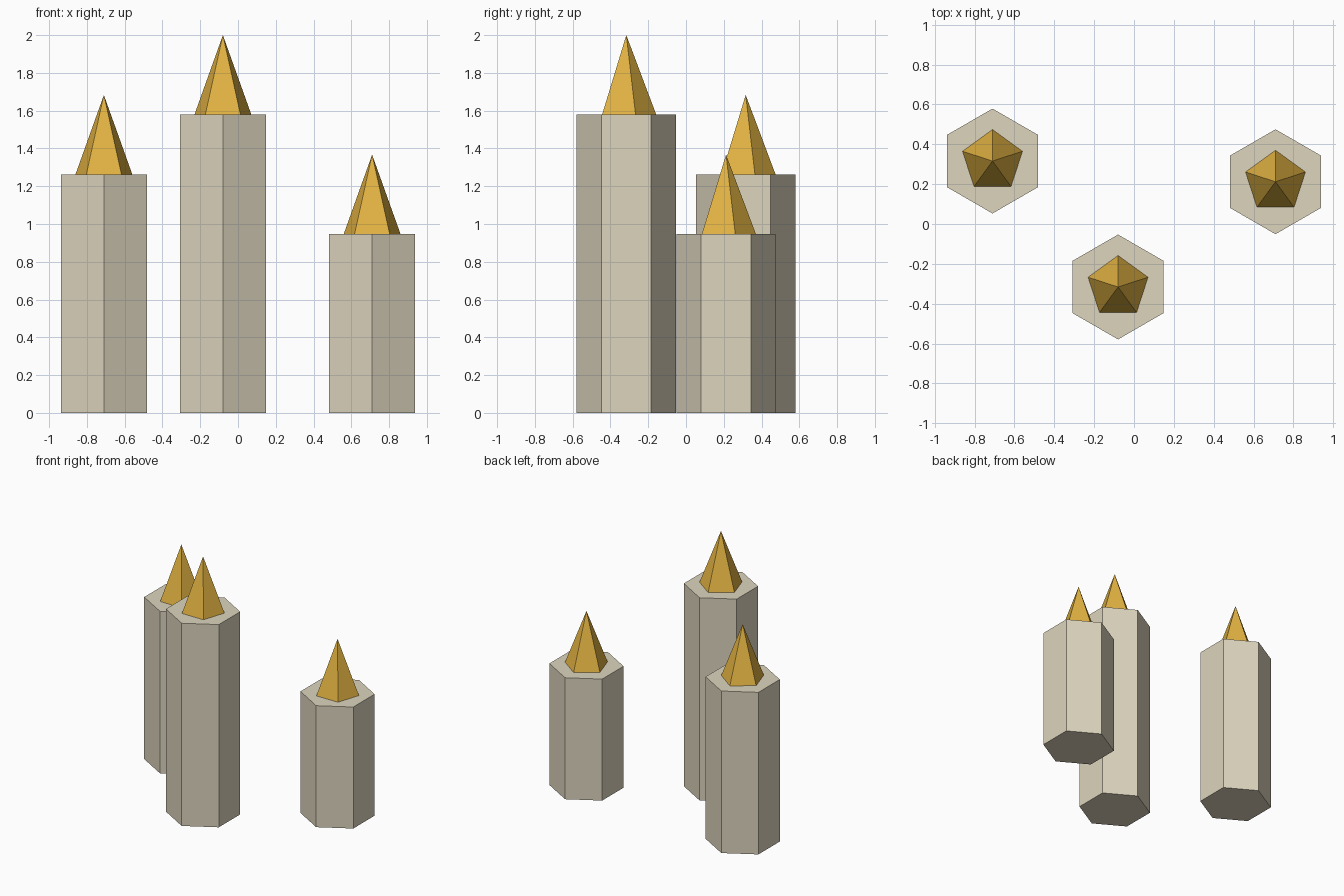
import bpy

cube = bpy.data.objects.get("Cube")
if cube:
    bpy.data.objects.remove(cube, do_unlink=True)


def make_material(name, rgb):
    mat = bpy.data.materials.new(name)
    mat.use_nodes = True
    color = (*rgb, 1.0)
    mat.diffuse_color = color
    mat.node_tree.nodes["Principled BSDF"].inputs["Base Color"].default_value = color
    return mat


wax = make_material("cream wax", (0.72, 0.66, 0.51))
gold = make_material("golden flame", (0.76, 0.45, 0.055))


def add_prism(name, sides, bottom_radius, top_radius, depth, x, y, base, mat):
    """Flat-faced prism or pyramid standing on the height 'base'."""
    bpy.ops.mesh.primitive_cone_add(
        vertices=sides, radius1=bottom_radius, radius2=top_radius,
        depth=depth, location=(x, y, base + depth / 2))
    obj = bpy.context.object
    obj.name = name
    obj.data.materials.append(mat)
    return obj


BODY_RADIUS = 0.263
FLAME_RADIUS = 0.158
FLAME_HEIGHT = 0.42

# Three candles: position on the ground and body height
candles = {
    "left": (0.71, 0.212, 0.947),
    "middle": (-0.08, -0.316, 1.58),
    "right": (-0.71, 0.316, 1.263),
}

for side, (x, y, height) in candles.items():
    # Six-sided wax body
    add_prism(f"{side}_candle_body", 6, BODY_RADIUS, BODY_RADIUS, height, x, y, 0, wax)
    # Five-sided pointed flame
    add_prism(f"{side}_candle_flame", 5, FLAME_RADIUS, 0, FLAME_HEIGHT, x, y, height, gold)
